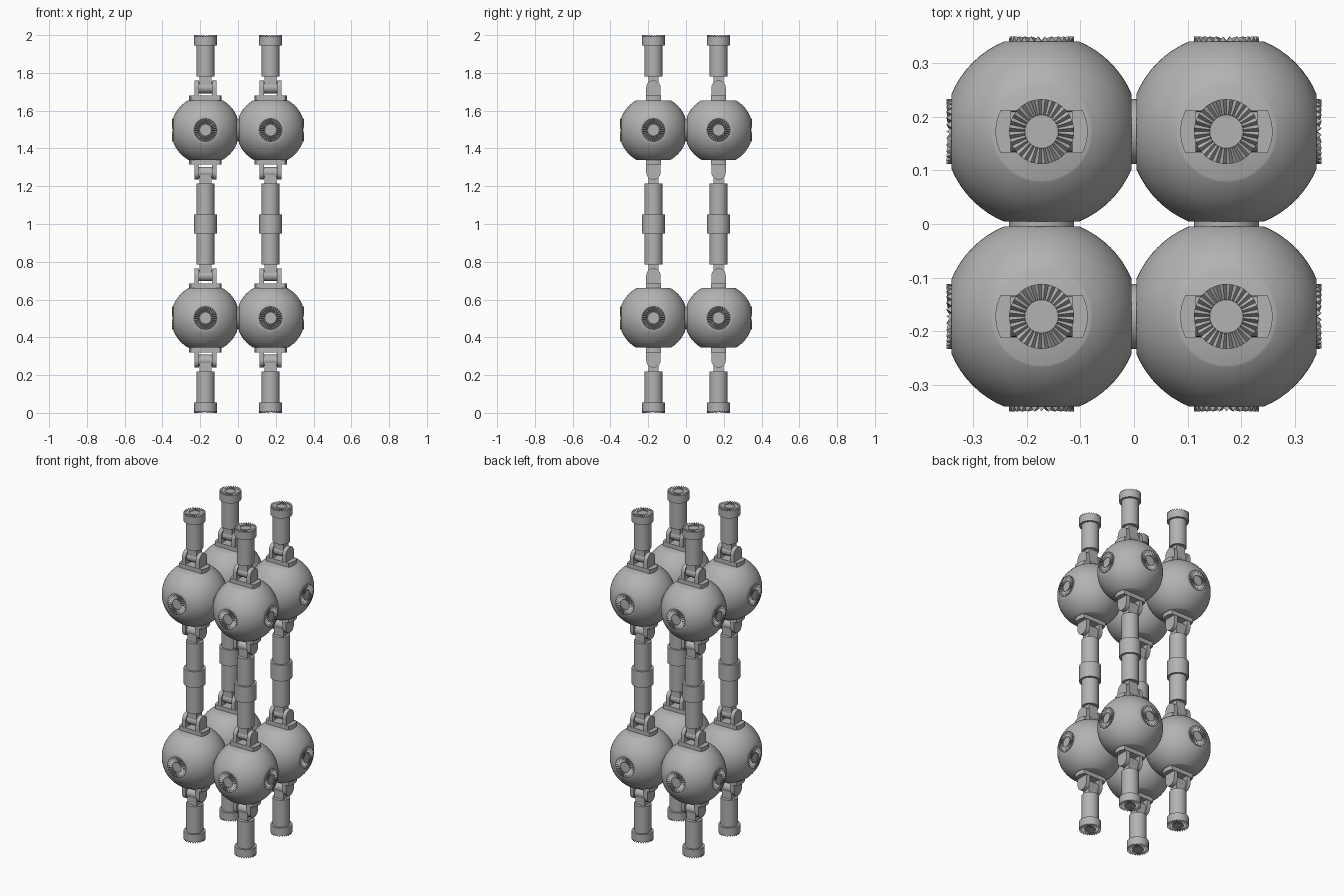
import bpy, bmesh
from math import pi, sin, cos, asin
from mathutils import Matrix, Vector

if "Cube" in bpy.data.objects:
    bpy.data.objects.remove(bpy.data.objects["Cube"], do_unlink=True)

grey = bpy.data.materials.new("plain grey")
grey.use_nodes = True
grey.diffuse_color = (0.45, 0.45, 0.45, 1)
grey.node_tree.nodes["Principled BSDF"].inputs["Base Color"].default_value = (0.45, 0.45, 0.45, 1)

BALL_R, SIDE_FLAT, END_FLAT = 0.182, 0.168, 0.1575
SPACING, HALF_LENGTH = 0.1725, 0.5025
GEAR_R, TEETH = 0.0605, 28
PIVOT = 0.2245


def finish(bm, name):
    bmesh.ops.recalc_face_normals(bm, faces=bm.faces)
    mesh = bpy.data.meshes.new(name)
    bm.to_mesh(mesh)
    bm.free()
    mesh.materials.append(grey)
    mesh.shade_smooth()
    mesh.set_sharp_from_angle(angle=pi / 6)
    return mesh


def prism(name, outline, low, high, turn=Matrix()):
    """Extrude an outline along z, then turn it."""
    bm = bmesh.new()
    a = [bm.verts.new((u, v, low)) for u, v in outline]
    b = [bm.verts.new((u, v, high)) for u, v in outline]
    bm.faces.new(a)
    bm.faces.new(b)
    for i in range(len(a)):
        j = (i + 1) % len(a)
        bm.faces.new((a[i], a[j], b[j], b[i]))
    bm.transform(turn)
    return finish(bm, name)


def arc(radius, start, end, steps, centre=(0, 0)):
    return [(centre[0] + radius * cos(start + (end - start) * i / steps),
             centre[1] + radius * sin(start + (end - start) * i / steps))
            for i in range(steps + 1)]


def circle(radius, steps=40):
    return arc(radius, 0, 2 * pi, steps)[:-1]


def crown(name, depth):
    """Toothed coupling: tooth tips lie on z = 0, skirt reaches down to -depth."""
    bm = bmesh.new()
    n = TEETH * 2

    def ring(radius, tip, root):
        return [bm.verts.new((radius * cos(2 * pi * i / n), radius * sin(2 * pi * i / n),
                              root if i % 2 else tip)) for i in range(n)]
    rings = [ring(GEAR_R, -depth, -depth), ring(GEAR_R, 0, -0.01),
             ring(0.031, -0.003, -0.008), ring(0.031, -0.009, -0.009)]
    for a, b in zip(rings, rings[1:]):
        for i in range(n):
            j = (i + 1) % n
            bm.faces.new((a[i], a[j], b[j], b[i]))
    bm.faces.new(rings[0])
    bm.faces.new(rings[-1])
    return finish(bm, name)


def flattened_ball():
    bm = bmesh.new()
    bmesh.ops.create_uvsphere(bm, u_segments=64, v_segments=40, radius=BALL_R)
    for axis, flat in enumerate((SIDE_FLAT, SIDE_FLAT, END_FLAT)):
        for side in (-1, 1):
            normal = Vector((0, 0, 0))
            normal[axis] = side
            cut = bmesh.ops.bisect_plane(bm, geom=bm.verts[:] + bm.edges[:] + bm.faces[:],
                                         plane_co=normal * flat, plane_no=normal, clear_outer=True)
            rim = [e for e in cut["geom_cut"] if isinstance(e, bmesh.types.BMEdge)]
            bmesh.ops.edgeloop_fill(bm, edges=rim)
    return finish(bm, "ball")


# Outlines lying in the side plane are turned so they extrude along x
side_turn = Matrix(((0, 0, 1, 0), (1, 0, 0, 0), (0, 1, 0, 0), (0, 0, 0, 1)))
plate_top = END_FLAT + 0.025
arm_start = 0.284
clip = asin(0.04 / 0.086)
plate_outline = arc(0.086, -clip, clip, 8) + arc(0.086, pi - clip, pi + clip, 8)
ear_outline = [(-0.038, plate_top - 0.002), (0.038, plate_top - 0.002)] \
    + arc(0.038, 0, pi, 20, (0, PIVOT))
neck_outline = [(-0.026, PIVOT), (0.026, PIVOT), (0.026, arm_start), (-0.026, arm_start)]

ball = flattened_ball()
side_gear = crown("side_gear", 0.012)
cap = crown("end_cap", 0.054)

# Parts of one jointed arm, pointing up
arm_parts = [
    prism("joint_plate", plate_outline, END_FLAT - 0.002, plate_top),
    prism("joint_ear_left", ear_outline, 0.034, 0.058, side_turn),
    prism("joint_ear_right", ear_outline, -0.058, -0.034, side_turn),
    prism("joint_barrel", arc(0.03, 0, 2 * pi, 28, (0, PIVOT))[:-1], -0.035, 0.035, side_turn),
    prism("joint_neck", neck_outline, -0.031, 0.031, side_turn),
    prism("arm_tube", circle(0.048), arm_start, HALF_LENGTH - 0.05),
]


def place(mesh, name, matrix):
    obj = bpy.data.objects.new(name, mesh)
    bpy.context.collection.objects.link(obj)
    obj.matrix_world = matrix


def module(label, centre):
    base = Matrix.Translation(centre)
    place(ball, label + "_ball", base)
    # Half of the couplings are turned by half a tooth so that neighbours mesh
    half_tooth = Matrix.Rotation(pi / TEETH, 4, 'Z')
    for k, side in enumerate(("left", "back", "right", "front")):
        turn = Matrix.Rotation(k * pi / 2, 4, 'Z') @ Matrix.Rotation(pi / 2, 4, 'Y')
        out = Matrix.Translation((0, 0, SPACING + 0.005))
        phase = half_tooth if k < 2 else Matrix()
        place(side_gear, f"{label}_{side}_gear", base @ turn @ out @ phase)
    for end, angle in (("upper", 0), ("lower", pi)):
        frame = base @ Matrix.Rotation(angle, 4, 'X')
        for part in arm_parts:
            place(part, f"{label}_{end}_{part.name}", frame)
        phase = Matrix() if angle else half_tooth
        place(cap, f"{label}_{end}_cap", frame @ Matrix.Translation((0, 0, HALF_LENGTH)) @ phase)


# Two by two by two stack of identical modules
for level, z in (("bottom", HALF_LENGTH), ("top", 2 - HALF_LENGTH)):
    for depth, y in (("front", -SPACING), ("back", SPACING)):
        for side, x in (("right", -SPACING), ("left", SPACING)):
            module(f"{level}_{depth}_{side}", (x, y, z))
